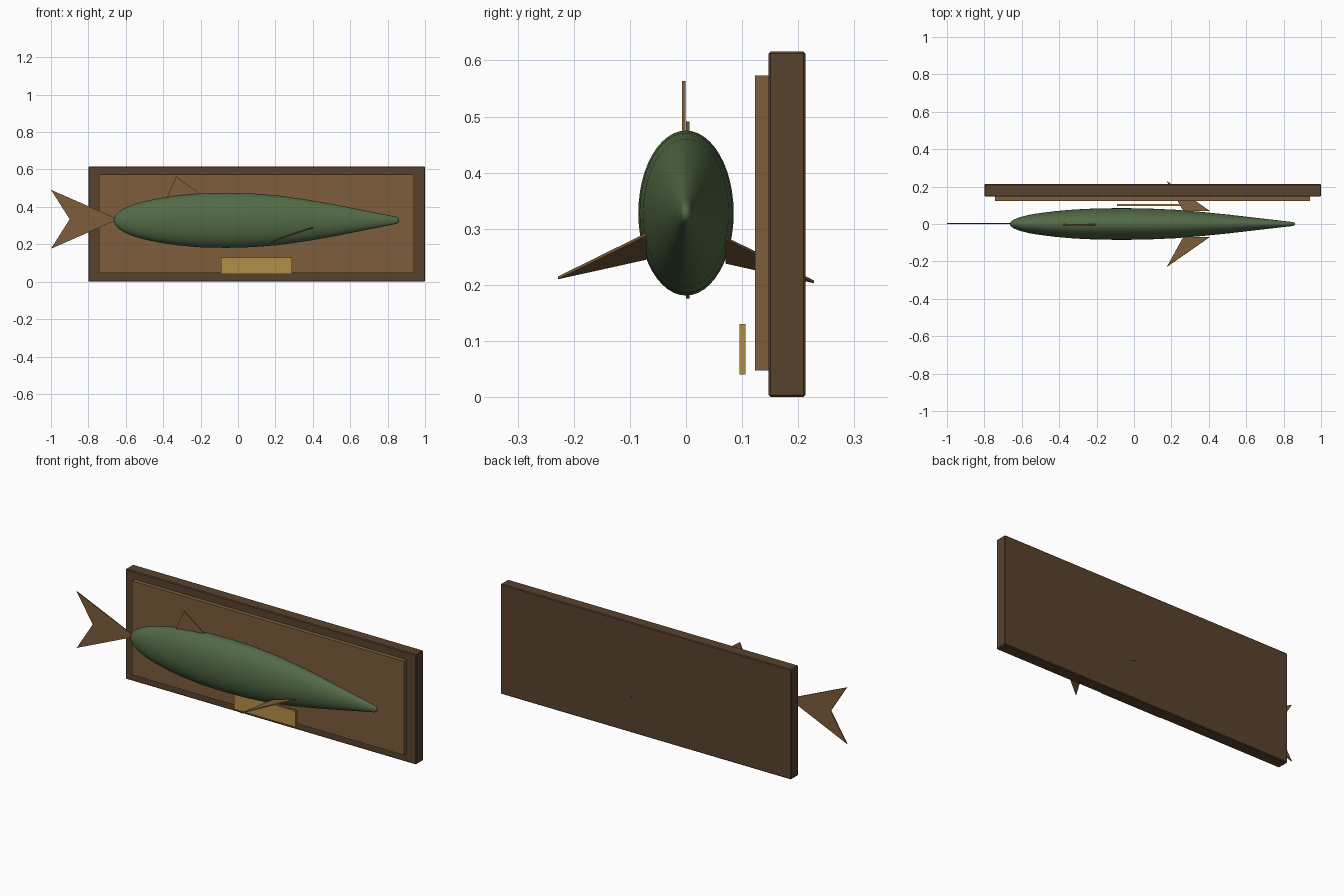
import bpy, bmesh, math
from mathutils import Vector

cube = bpy.data.objects.get("Cube")
if cube:
    bpy.data.objects.remove(cube, do_unlink=True)


def material(name, rgb):
    m = bpy.data.materials.new(name)
    m.use_nodes = True
    m.diffuse_color = (*rgb, 1)
    m.node_tree.nodes["Principled BSDF"].inputs["Base Color"].default_value = (*rgb, 1)
    return m


dark_wood = material("dark wood", (0.098, 0.054, 0.026))
light_wood = material("light wood", (0.205, 0.110, 0.043))
brass = material("brass", (0.45, 0.275, 0.063))
green = material("green skin", (0.085, 0.145, 0.062))


def finish(name, bm, mat):
    bmesh.ops.recalc_face_normals(bm, faces=bm.faces)
    mesh = bpy.data.meshes.new(name)
    bm.to_mesh(mesh)
    bm.free()
    mesh.materials.append(mat)
    ob = bpy.data.objects.new(name, mesh)
    bpy.context.scene.collection.objects.link(ob)
    return ob


def box(name, low, high, mat, bevel=0):
    low, high = Vector(low), Vector(high)
    bm = bmesh.new()
    bmesh.ops.create_cube(bm, size=1)
    bmesh.ops.scale(bm, vec=high - low, verts=bm.verts)
    bmesh.ops.translate(bm, vec=(low + high) / 2, verts=bm.verts)
    ob = finish(name, bm, mat)
    if bevel:
        mod = ob.modifiers.new("Bevel", "BEVEL")
        mod.width = bevel
        mod.segments = 1
    return ob


def plate(name, points, offset, mat):
    """Flat outline extruded along an offset vector."""
    bm = bmesh.new()
    face = bm.faces.new([bm.verts.new(p) for p in points])
    out = bmesh.ops.extrude_face_region(bm, geom=[face], use_keep_orig=True)
    moved = [v for v in out["geom"] if isinstance(v, bmesh.types.BMVert)]
    bmesh.ops.translate(bm, vec=offset, verts=moved)
    return finish(name, bm, mat)


# Wall plaque
box("backing_board", (-0.8, 0.147, 0), (1, 0.213, 0.616), dark_wood, 0.004)
box("front_panel", (-0.742, 0.123, 0.047), (0.942, 0.147, 0.573), light_wood)
box("name_plate", (-0.09, 0.095, 0.04), (0.29, 0.106, 0.13), brass)

# Fish body: elliptical rings along x, given as (x, half height)
profile = [(-0.662, 0.012), (-0.655, 0.026), (-0.64, 0.043), (-0.61, 0.063),
           (-0.56, 0.085), (-0.5, 0.102), (-0.42, 0.119), (-0.32, 0.134),
           (-0.2, 0.144), (-0.06, 0.147), (0.08, 0.143), (0.22, 0.132),
           (0.36, 0.112), (0.5, 0.088), (0.62, 0.064), (0.74, 0.040),
           (0.81, 0.026), (0.845, 0.019), (0.857, 0.013), (0.862, 0.005)]
SIDES = 48
bm = bmesh.new()
rings = []
for x, r in profile:
    angles = [2 * math.pi * i / SIDES for i in range(SIDES)]
    rings.append([bm.verts.new((x, 0.578 * r * math.cos(a), 0.328 + r * math.sin(a)))
                  for a in angles])
for a, b in zip(rings, rings[1:]):
    for i in range(SIDES):
        j = (i + 1) % SIDES
        bm.faces.new((a[i], a[j], b[j], b[i]))
for ring in (rings[0], rings[-1]):
    bm.faces.new(ring)
for f in bm.faces:
    f.smooth = True
finish("fish_body", bm, green)

# Upright fins
plate("tail_fin", [(-0.64, 0, 0.334), (-1, 0, 0.491), (-0.9, 0, 0.334), (-1, 0, 0.176)],
      (0, 0.006, 0), light_wood)
plate("back_fin", [(-0.385, -0.007, 0.44), (-0.33, -0.007, 0.563), (-0.19, -0.007, 0.46)],
      (0, 0.006, 0), light_wood)

# Swept side fins, the far one passing into the board
for name, side, drop in (("front_side_fin", -1, 0), ("rear_side_fin", 1, 0.007)):
    plate(name, [(0.405, side * 0.07, 0.288 - drop), (0.178, side * 0.228, 0.21 - drop),
                 (0.265, side * 0.07, 0.245 - drop)], (-0.002, 0, 0.005), light_wood)
